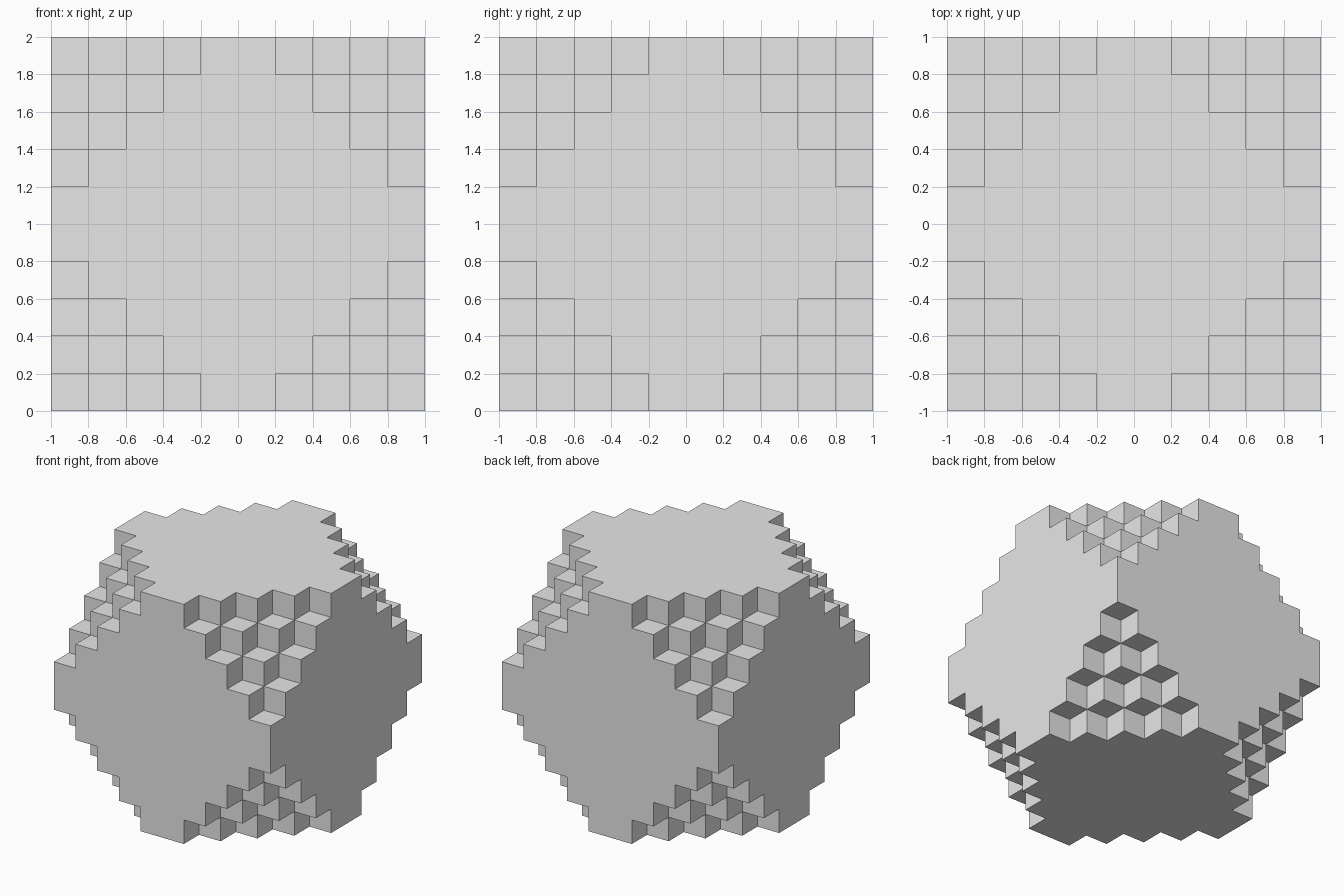
import bpy, bmesh, math
from itertools import product
from mathutils import Vector

default_cube = bpy.data.objects.get("Cube")
if default_cube:
    bpy.data.objects.remove(default_cube, do_unlink=True)

N = 10            # cells along each side
STEP = 2 / N      # cell size
CUT = 4           # cells removed along each edge at every corner


def filled(cell):
    """True for cells of the block that lie outside the stepped corner cuts."""
    if not all(0 <= c < N for c in cell):
        return False
    return sum(min(c, N - 1 - c) for c in cell) >= CUT


def add_face(bm, cell, axis, side):
    """Add the outward square on one side of a cell."""
    u, v = (axis + 1) % 3, (axis + 2) % 3
    ring = [(0, 0), (1, 0), (1, 1), (0, 1)]
    verts = []
    for a, b in ring if side > 0 else reversed(ring):
        p = Vector(cell)
        p[axis] += side > 0
        p[u] += a
        p[v] += b
        verts.append(bm.verts.new(p * STEP - Vector((1, 1, 0))))
    bm.faces.new(verts)


# Stepped block: skin of all filled cells
bm = bmesh.new()
for cell in product(range(N), repeat=3):
    if not filled(cell):
        continue
    for axis, side in product(range(3), (-1, 1)):
        neighbour = list(cell)
        neighbour[axis] += side
        if not filled(neighbour):
            add_face(bm, cell, axis, side)

# Weld the squares and merge the flat areas
bmesh.ops.remove_doubles(bm, verts=bm.verts, dist=STEP / 100)
bmesh.ops.dissolve_limit(bm, angle_limit=math.radians(1),
                         verts=bm.verts, edges=bm.edges)

mesh = bpy.data.meshes.new("stepped_block")
bm.to_mesh(mesh)
bm.free()
block = bpy.data.objects.new("stepped_block", mesh)
bpy.context.collection.objects.link(block)

# Single plain grey material
grey = bpy.data.materials.new("light_grey")
grey.use_nodes = True
colour = (0.8, 0.8, 0.8, 1)
grey.diffuse_color = colour
grey.node_tree.nodes["Principled BSDF"].inputs["Base Color"].default_value = colour
mesh.materials.append(grey)
